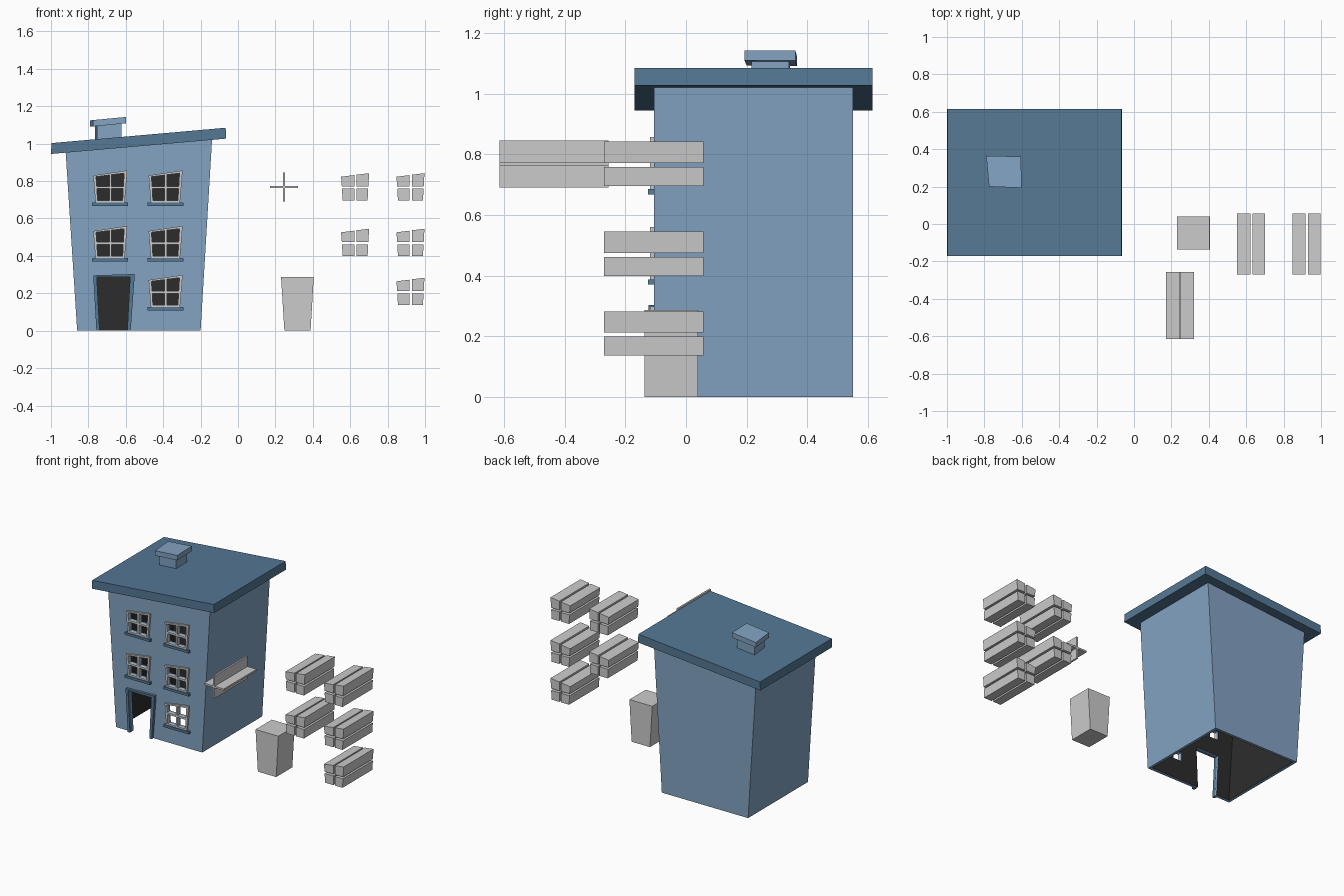
import bpy, bmesh

if "Cube" in bpy.data.objects:
    bpy.data.objects.remove(bpy.data.objects["Cube"])


def material(name, rgb):
    m = bpy.data.materials.new(name)
    m.diffuse_color = (*rgb, 1)
    m.use_nodes = True
    m.node_tree.nodes["Principled BSDF"].inputs["Base Color"].default_value = m.diffuse_color
    return m


WALL = material("wall_blue", (0.23, 0.37, 0.55))
TRIM = material("roof_blue", (0.09, 0.19, 0.30))
DARK = material("interior_dark", (0.025, 0.025, 0.025))


def loft(name, pairs, mat=None):
    """One object made of closed solids, each bridging two matching loops."""
    bm = bmesh.new()
    for a, b in pairs:
        va = [bm.verts.new(p) for p in a]
        vb = [bm.verts.new(p) for p in b]
        n = len(a)
        bm.faces.new(va)
        bm.faces.new(vb[::-1])
        for i in range(n):
            j = (i + 1) % n
            bm.faces.new((va[j], va[i], vb[i], vb[j]))
    bmesh.ops.recalc_face_normals(bm, faces=bm.faces)
    me = bpy.data.meshes.new(name)
    bm.to_mesh(me)
    bm.free()
    ob = bpy.data.objects.new(name, me)
    bpy.context.collection.objects.link(ob)
    if mat:
        me.materials.append(mat)
    return ob


def prism(name, profiles, y0, y1, mat=None):
    """Front (x, z) outlines extruded in y."""
    return loft(name, [([(x, y0, z) for x, z in p], [(x, y1, z) for x, z in p])
                       for p in profiles], mat)


def apply_modifier(ob, mod):
    bpy.context.view_layer.objects.active = ob
    bpy.ops.object.modifier_apply(modifier=mod.name)


def cut(ob, cutter):
    m = ob.modifiers.new("cut", 'BOOLEAN')
    m.operation = 'DIFFERENCE'
    m.solver = 'EXACT'
    m.object = cutter
    bpy.context.view_layer.update()
    apply_modifier(ob, m)


# Hollow flared house body, open underneath
body = prism("house_walls", [[(-.86, 0), (-.20, 0), (-.138, 1.035), (-.922, .965)]],
             -.105, .55, WALL)
body.data.materials.append(DARK)
bm = bmesh.new()
bm.from_mesh(body.data)
bmesh.ops.delete(bm, geom=[f for f in bm.faces if all(v.co.z < .001 for v in f.verts)],
                 context='FACES_ONLY')
bm.to_mesh(body.data)
bm.free()
shell = body.modifiers.new("shell", 'SOLIDIFY')
shell.thickness = .02
shell.offset = -1
shell.use_even_offset = True
shell.material_offset = 1
shell.material_offset_rim = 0
apply_modifier(body, shell)

# Sloping roof slab
prism("roof", [[(-1, .945), (-.063, 1.027), (-.066, 1.085), (-.997, 1.003)]],
      -.17, .615, TRIM)

# Chimney: crooked quadrilateral shaft and cap, tilted with the roof
QUAD = [(-.775, .20), (-.60, .193), (-.605, .36), (-.79, .365)]
CX, CY = -.692, .278


def tilted(scale, z):
    pts = [(CX + (x - CX) * scale, CY + (y - CY) * scale) for x, y in QUAD]
    return [(x, y, z + (x - CX) * .095) for x, y in pts]


loft("chimney_shaft", [(tilted(.74, 1.0), tilted(.74, 1.105))], WALL)
loft("chimney_cap", [(tilted(1, 1.1), tilted(1, 1.134))], WALL)

# Windows: frame, sill and a four-pane block that cuts the holes
FRAME = [(-.078, 0), (.078, 0), (.092, .172), (-.09, .145)]
PANES = [[(-.067, .011), (-.004, .011), (-.004, .074), (-.070, .074)],
         [(.008, .011), (.067, .011), (.070, .074), (.008, .074)],
         [(-.071, .087), (-.004, .087), (-.004, .147), (-.075, .138)],
         [(.008, .087), (.071, .087), (.075, .157), (.008, .149)]]
LEFT, RIGHT = -.684, -.388
for i, (cx, cz) in enumerate([(LEFT, .685), (RIGHT, .685), (LEFT, .388),
                              (RIGHT, .388), (RIGHT, .126)], 1):
    def at(p):
        return [(x + cx, z + cz) for x, z in p]
    frame = prism(f"window_frame_{i}", [at(FRAME)], -.119, -.1)
    prism(f"window_sill_{i}", [at([(-.097, -.017), (.097, -.017), (.095, 0), (-.095, 0)])],
          -.125, -.1, TRIM)
    panes = prism(f"pane_blocks_{i}", [at(p) for p in PANES], -.27, .057)
    cut(frame, panes)
    cut(body, panes)
    panes.location.x = 1.31      # the block stands beside the house

# Doorway and its surround
hole = prism("door_hole", [[(-.738, -.05), (-.592, -.05), (-.577, .286), (-.755, .286)]],
             -.135, .04)
cut(body, hole)
bpy.data.objects.remove(hole)
prism("door_surround", [[(-.757, 0), (-.740, 0), (-.755, .286), (-.577, .286), (-.592, 0),
                         (-.574, 0), (-.552, .303), (-.774, .296)]], -.124, -.1, TRIM)

# Loose door block
prism("door_block", [[(.248, 0), (.388, 0), (.405, .287), (.23, .287)]], -.137, .04)

# Loose window-bar cross
X0, X1, X2, X3 = .17, .24, .252, .322
Z0, Z1, Z2, Z3 = .69, .762, .774, .845
prism("window_cross", [[(X0, Z1), (X1, Z1), (X1, Z0), (X2, Z0), (X2, Z1), (X3, Z1),
                        (X3, Z2), (X2, Z2), (X2, Z3), (X1, Z3), (X1, Z2), (X0, Z2)]],
      -.615, -.256)
